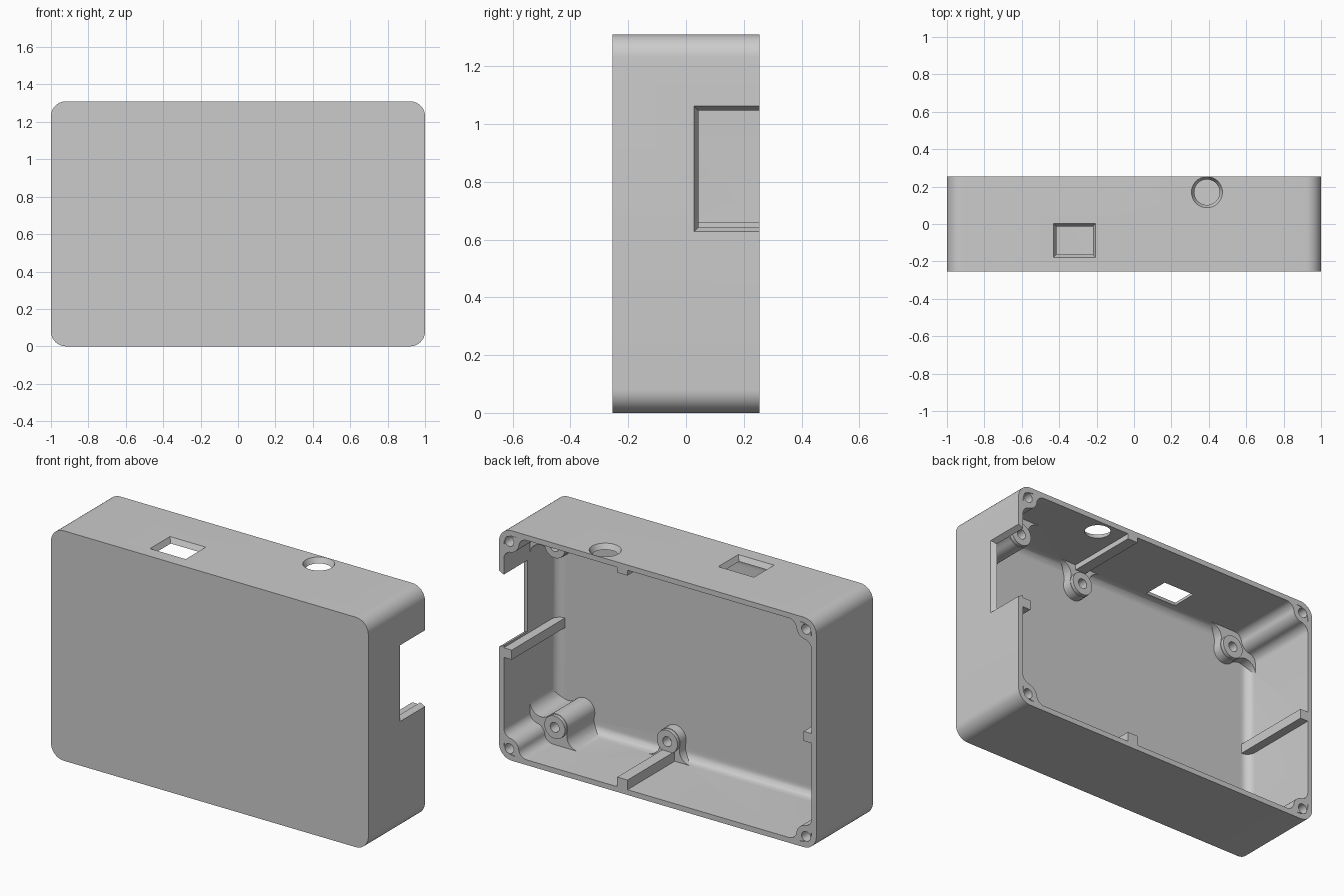
import bpy, bmesh
from math import sin, cos, atan2, sqrt, pi, radians

cube = bpy.data.objects.get("Cube")
if cube:
    bpy.data.objects.remove(cube, do_unlink=True)

HEIGHT, BACK, FRONT, WALL = 1.31, 0.255, -0.255, 0.03
FLOOR = FRONT + WALL

grey = bpy.data.materials.new("grey plastic")
grey.use_nodes = True
grey.diffuse_color = (0.6, 0.6, 0.6, 1)
grey.node_tree.nodes["Principled BSDF"].inputs["Base Color"].default_value = (0.6, 0.6, 0.6, 1)


def loft(name, rings):
    """Closed solid through matching rings of 3D points."""
    bm = bmesh.new()
    loops = [[bm.verts.new(p) for p in ring] for ring in rings]
    n = len(loops[0])
    for a, b in zip(loops, loops[1:]):
        for i in range(n):
            bm.faces.new((a[i], a[(i + 1) % n], b[(i + 1) % n], b[i]))
    bm.faces.new(loops[0])
    bm.faces.new(loops[-1])
    bmesh.ops.recalc_face_normals(bm, faces=bm.faces)
    mesh = bpy.data.meshes.new(name)
    bm.to_mesh(mesh)
    bm.free()
    mesh.materials.append(grey)
    obj = bpy.data.objects.new(name, mesh)
    bpy.context.collection.objects.link(obj)
    return obj


def prism(name, outline, y0, y1):
    return loft(name, [[(x, y, z) for x, z in outline] for y in (y0, y1)])


def arc(cx, cy, r, a0, a1, steps):
    return [(cx + r * cos(a0 + (a1 - a0) * i / steps),
             cy + r * sin(a0 + (a1 - a0) * i / steps)) for i in range(steps + 1)]


def rounded_rect(inset, r, steps=10):
    w, h = 1 - inset - r, HEIGHT / 2 - inset - r
    pts = []
    for k, (sx, sz) in enumerate(((1, 1), (-1, 1), (-1, -1), (1, -1))):
        pts += arc(sx * w, HEIGHT / 2 + sz * h, r, k * pi / 2, (k + 1) * pi / 2, steps)
    return pts


def circle(x, z, r, n=32):
    return arc(x, z, r, 0, 2 * pi * (n - 1) / n, n - 1)


def rect(x0, x1, z0, z1):
    return [(x0, z0), (x1, z0), (x1, z1), (x0, z1)]


def combine(tool, operation):
    mod = box.modifiers.new(operation, "BOOLEAN")
    mod.operation, mod.solver, mod.object = operation, "EXACT", tool
    bpy.context.view_layer.objects.active = box
    bpy.ops.object.modifier_apply(modifier=mod.name)
    bpy.data.objects.remove(tool, do_unlink=True)


def flare(cu, cv, r, f):
    """Concave fillet from the wall u = WALL to a round post."""
    fu = WALL + f
    fv = cv + sqrt((r + f) ** 2 - (fu - cu) ** 2)
    return arc(fu, fv, f, pi, atan2(cv - fv, cu - fu) + 2 * pi, 8)


def post_outline(cu, cv, r, f, corner=True):
    """Round post blended into a corner, or into one straight wall."""
    right = [(u, v) for v, u in flare(cv, cu, r, f)]
    left = flare(cu, cv, r, f) if corner else [(2 * cu - u, v) for u, v in right]
    a0, a1 = (atan2(p[-1][1] - cv, p[-1][0] - cu) for p in (left, right))
    a0 += 2 * pi if a0 < 0 else 0
    pts = left + arc(cu, cv, r, a0, a1, 16)[1:-1] + right[::-1]
    pts.append((right[0][0], 0.02))
    return pts + ([(0.04, 0.04), (0.02, left[0][1])] if corner else [(left[0][0], 0.02)])


# Outer box and the hollow with a rounded floor edge
box = prism("enclosure_box", rounded_rect(0, 0.08), FRONT, BACK)
rings = []
edge = 0.05
for k in range(8):
    a = k / 7 * pi / 2
    inset = edge * (1 - sin(a))
    y = FLOOR + edge * (1 - cos(a))
    rings.append([(x, y, z) for x, z in rounded_rect(WALL + inset, 0.06 - inset)])
rings.append([(x, BACK + 0.1, z) for x, z in rounded_rect(WALL, 0.06)])
combine(loft("hollow", rings), "DIFFERENCE")

# Stiffening ribs in the middle of each wall
for r in (rect(0.92, 0.98, 0.575, 0.63), rect(-0.98, -0.92, 0.605, 0.66),
          rect(0.19, 0.255, 0.02, 0.085), rect(0.19, 0.255, 1.25, 1.29)):
    combine(prism("rib", r, FLOOR - 0.01, BACK), "UNION")

# Lid screw posts and board standoffs, mirrored top to bottom
drill = []
for top in (False, True):
    def up(v):
        return HEIGHT - v if top else v

    def add_post(place, cu, cv, r, f, y, corner=True, ring=0.0):
        outline = [(place(u), up(v)) for u, v in post_outline(cu, cv, r, f, corner)]
        combine(prism("post", outline, FLOOR - 0.01, y - ring), "UNION")
        if ring:
            combine(prism("collar", circle(place(cu), up(cv), r - 0.003), FLOOR - 0.01, y), "UNION")
        drill.append((place(cu), up(cv), y))

    for side, level in ((1, 0.04), (-1, -0.15)):
        def place(u):
            return side * (1 - u)
        add_post(place, 0.2, 0.14, 0.068, 0.07, level, ring=0.02)
        add_post(place, 0.065, 0.065, 0.06, 0.05, BACK)
    add_post(lambda u: u, 0.224, 0.14, 0.068, 0.07, -0.15, corner=False, ring=0.02)

# Screw holes
for x, z, y in drill:
    depth = 0.2 if y > 0 else 0.06
    combine(prism("screw_hole", circle(x, z, 0.028, 24), y - depth, y + 0.05), "DIFFERENCE")

# Chamfered side cutout, open to the back
def side_ring(x, d):
    return [(x, y, z) for y, z in rect(0.028 + d, 0.4, 0.628 + d, 1.062 - d)]

combine(loft("side_cutout", [side_ring(1.0 + 0.02, -0.01), side_ring(0.97, 0.015),
                             side_ring(0.93, 0.015)]), "DIFFERENCE")

# Chamfered square and round openings in the top
def top_rings(outline):
    return [[(x, y, HEIGHT + h) for x, y in outline(d)]
            for h, d in ((0.02, -0.01), (-0.03, 0.015), (-0.08, 0.015))]

combine(loft("square_opening", top_rings(
    lambda d: rect(-0.43 + d, -0.205 - d, -0.178 + d, 0.002 - d))), "DIFFERENCE")
combine(loft("round_opening", top_rings(lambda d: circle(0.39, 0.17, 0.083 - d, 40))), "DIFFERENCE")

# Smooth the curved walls and keep the edges crisp
bpy.ops.object.select_all(action="DESELECT")
box.select_set(True)
bpy.context.view_layer.objects.active = box
bpy.ops.object.shade_smooth_by_angle(angle=radians(30))
